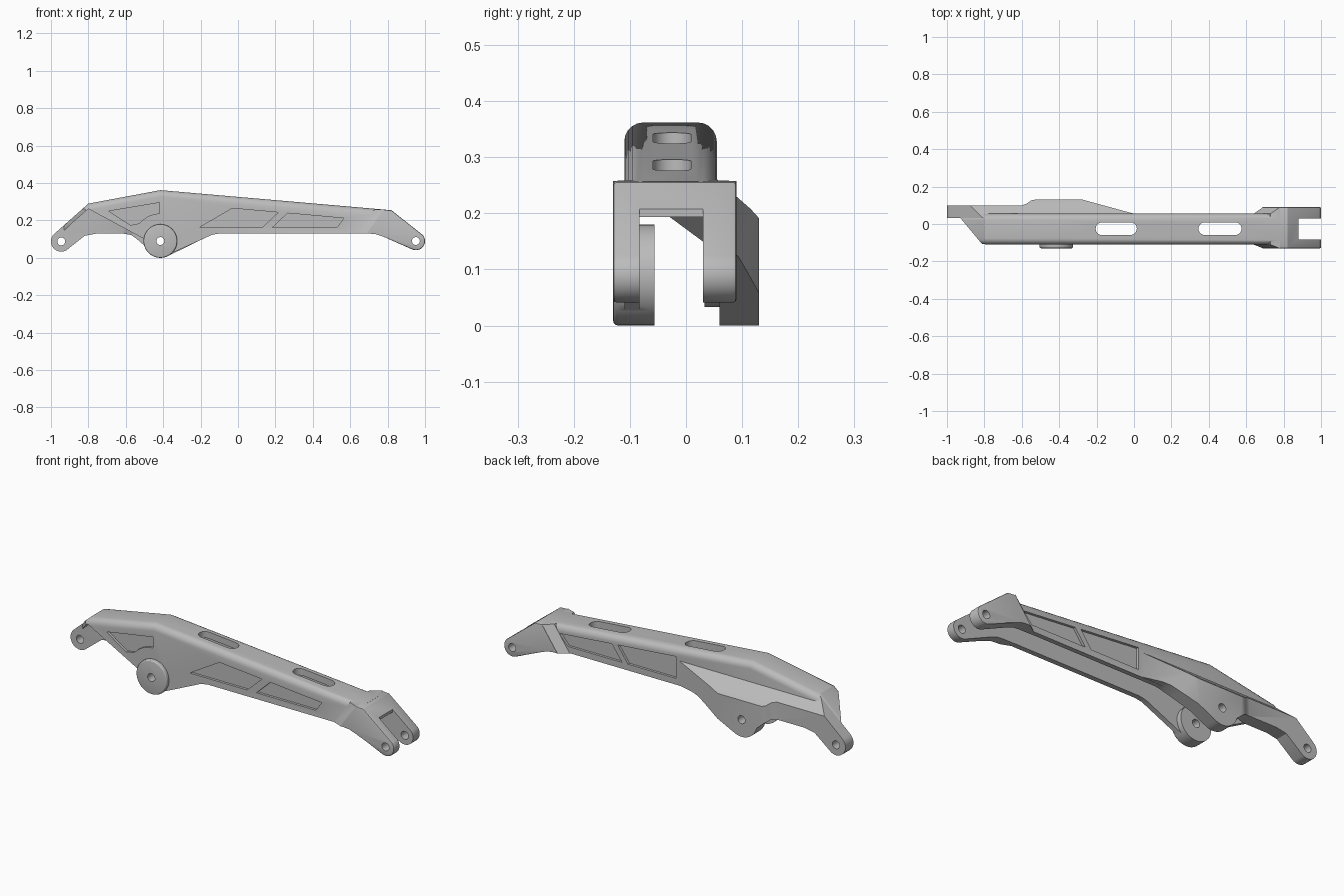
import bpy
import bmesh
from math import sin, cos, radians

if "Cube" in bpy.data.objects:
    bpy.data.objects.remove(bpy.data.objects["Cube"], do_unlink=True)

grey = bpy.data.materials.new("machined_grey")
grey.use_nodes = True
COLOUR = (0.5, 0.5, 0.5, 1)
grey.diffuse_color = COLOUR
grey.node_tree.nodes["Principled BSDF"].inputs["Base Color"].default_value = COLOUR


def arc(cx, cz, r, start, end, n=14):
    angles = [radians(start + (end - start) * i / n) for i in range(n + 1)]
    return [(cx + r * cos(a), cz + r * sin(a)) for a in angles]


def prism(name, pts, lo, hi, axis="y", bevel=0, pick=None, move=None, segments=5):
    """Extrude a 2D outline along an axis, with optional edge bevels."""
    def place(p, d):
        u, v = p
        return {"x": (d, u, v), "y": (u, d, v), "z": (u, v, d)}[axis]
    bm = bmesh.new()
    a = [bm.verts.new(place(p, lo)) for p in pts]
    b = [bm.verts.new(place(p, hi)) for p in pts]
    bm.faces.new(a)
    bm.faces.new(b)
    for i in range(len(pts)):
        j = (i + 1) % len(pts)
        bm.faces.new((a[i], a[j], b[j], b[i]))
    if move:
        for v in bm.verts:
            move(v.co)
    bmesh.ops.recalc_face_normals(bm, faces=bm.faces)
    if bevel:
        edges = [e for e in bm.edges if pick(e)]
        bmesh.ops.bevel(bm, geom=edges, offset=bevel, segments=segments,
                        profile=0.5, affect="EDGES")
    mesh = bpy.data.meshes.new(name)
    bm.to_mesh(mesh)
    bm.free()
    mesh.materials.append(grey)
    ob = bpy.data.objects.new(name, mesh)
    bpy.context.collection.objects.link(ob)
    return ob


def combine(target, tool, operation):
    """Apply a boolean and remove the tool."""
    mod = target.modifiers.new(operation, "BOOLEAN")
    mod.operation, mod.object, mod.solver = operation, tool, "EXACT"
    bpy.context.view_layer.objects.active = target
    bpy.ops.object.modifier_apply(modifier=mod.name)
    bpy.data.objects.remove(tool, do_unlink=True)


FRONT, BACK = -0.11, 0.055
PIVOT, LEFT_PIN, RIGHT_PIN = (-0.415, 0.09), (-0.945, 0.088), (0.951, 0.09)

# Main beam with rounded shoulders
beam_profile = [(-0.95, 0.157), (-0.8, 0.29), (-0.415, 0.362), (0.8, 0.2565),
                (0.8, 0.13), (-0.1, 0.13), (-0.14, 0.123), (-0.19, 0.1)]
beam_profile += arc(*PIVOT, 0.084, -62, -170) + [(-0.52, 0.05), (-0.95, 0.05)]


def on_shoulder(e):
    p, q = (v.co for v in e.verts)
    return abs(p.y - q.y) < 0.001 and min(p.z, q.z) > 0.14


arm = prism("suspension_arm", beam_profile, FRONT, BACK, bevel=0.034, pick=on_shoulder)

# Undercut below the nose, and its slanted end
undercut = prism("undercut_cutter", [(-0.5, 0.1), (-0.8, 0.262), (-1.0, 0.085), (-1.0, -0.1),
                                     (-0.5, -0.1)], -0.3, 0.3)
nose_cut = prism("nose_cutter", [(-1.2, 0.034), (-0.93, 0.034), (-0.79, -0.134), (-1.2, -0.134)],
                 -0.1, 0.5, "z")
combine(arm, undercut, "DIFFERENCE")
combine(arm, nose_cut, "DIFFERENCE")


# Flared neck leading into the fork
def pinch(co):
    if co.x < 0.65 or 0.72 < co.x < 0.74:
        co.y = FRONT if co.y < 0 else BACK


neck = prism("fork_neck", [(0.64, 0.129), (0.69, 0.129), (0.78, 0.2575), (0.73, 0.259)],
             -0.13, 0.09, move=pinch)
fork_profile = [(0.688, 0.129), (0.778, 0.2575), (0.82, 0.255)]
fork_profile += arc(*RIGHT_PIN, 0.049, 42, -115) + [(0.78, 0.112), (0.74, 0.126), (0.71, 0.129)]
fork = prism("fork", fork_profile, -0.13, 0.09, bevel=0.006, segments=2,
             pick=lambda e: e.verts[0].co.y == e.verts[1].co.y and min(v.co.x for v in e.verts) > 0.75)
combine(arm, neck, "UNION")
combine(arm, fork, "UNION")

# Rear flank: side outline trimmed by its plan and its sloped section
flank_profile = [(-0.8, 0.289), (-0.415, 0.35), (0.05, 0.3), (0.05, 0.131), (-0.1, 0.131),
                 (-0.14, 0.123), (-0.19, 0.1)]
flank_profile += arc(*PIVOT, 0.09, -62, -165)
flank_profile += [(-0.54, 0.1), (-0.57, 0.122), (-0.61, 0.129), (-0.76, 0.129), (-0.82, 0.118)]
flank_profile += arc(*LEFT_PIN, 0.055, -60, -228)
flank = prism("rear_flank", flank_profile, 0.0, 0.2)
plan = prism("flank_plan", [(-1.1, 0.033), (-1.1, 0.1), (-0.6, 0.1), (-0.575, 0.108), (-0.55, 0.126),
                            (-0.53, 0.13), (-0.275, 0.13), (0.0, 0.055), (0.0, 0.033)],
             -0.1, 0.5, "z")
section = prism("flank_section", [(0.02, -0.1), (0.15, -0.1), (0.15, 0.17), (0.125, 0.197),
                                  (0.115, 0.208), (0.05, 0.265), (0.02, 0.295)],
                -1.2, 0.2, "x")
combine(flank, plan, "INTERSECT")
combine(flank, section, "INTERSECT")
combine(arm, flank, "UNION")

# Hollow underside, rear recess and fork slot
cavity = prism("cavity_cutter", [(-1.1, -0.05), (-0.79, 0.25), (-0.415, 0.328), (0.82, 0.218),
                                 (0.9, 0.185), (1.1, 0.185), (1.1, -0.05)], -0.083, 0.03)
recess = prism("recess_cutter", [(-0.64, 0.02), (-0.56, 0.06), (-0.28, 0.06), (-0.1, 0.02)],
               -0.05, 0.22, "z")
slot = prism("fork_slot_cutter", [(0.88, -0.0832), (1.1, -0.0832), (1.1, 0.0302), (0.88, 0.0302)],
             -0.1, 0.5, "z")
for cutter in (cavity, recess, slot):
    combine(arm, cutter, "DIFFERENCE")

# Front pivot boss with chamfered rim
boss = prism("pivot_boss", arc(*PIVOT, 0.09, 0, 351, 39), -0.13, -0.056, bevel=0.009, segments=3,
             pick=lambda e: all(v.co.y < -0.12 for v in e.verts))
combine(arm, boss, "UNION")

# Rounded slots through the top
for x0, x1 in ((-0.205, 0.015), (0.345, 0.575)):
    outline = arc(x0 + 0.034, -0.025, 0.034, 90, 270) + arc(x1 - 0.034, -0.025, 0.034, -90, 90)
    combine(arm, prism("top_slot_cutter", outline, 0.15, 0.5, "z"), "DIFFERENCE")

# Shallow side pockets
DEPTH = 0.013
front_pockets = [
    [(-0.69, 0.25), (-0.42, 0.295), (-0.42, 0.237)] + arc(*PIVOT, 0.147, 95, 140) + [(-0.575, 0.175)],
    [(-0.205, 0.163), (-0.03, 0.265), (0.215, 0.243), (0.13, 0.163)],
    [(0.185, 0.163), (0.265, 0.239), (0.565, 0.212), (0.53, 0.163)],
]
back_pockets = [
    [(0.02, 0.163), (0.02, 0.278), (0.36, 0.248), (0.3, 0.163)],
    [(0.335, 0.163), (0.395, 0.245), (0.7, 0.218), (0.65, 0.163)],
]
for outline in front_pockets:
    combine(arm, prism("pocket_cutter", outline, -0.2, FRONT + DEPTH), "DIFFERENCE")
for outline in back_pockets:
    combine(arm, prism("pocket_cutter", outline, BACK - DEPTH, 0.2), "DIFFERENCE")

# Pin holes
for pin in (PIVOT, LEFT_PIN, RIGHT_PIN):
    combine(arm, prism("pin_cutter", arc(*pin, 0.021, 0, 345, 23), -0.3, 0.3), "DIFFERENCE")

bpy.ops.object.select_all(action="DESELECT")
arm.select_set(True)
bpy.context.view_layer.objects.active = arm
bpy.ops.object.shade_smooth_by_angle(angle=radians(28))
